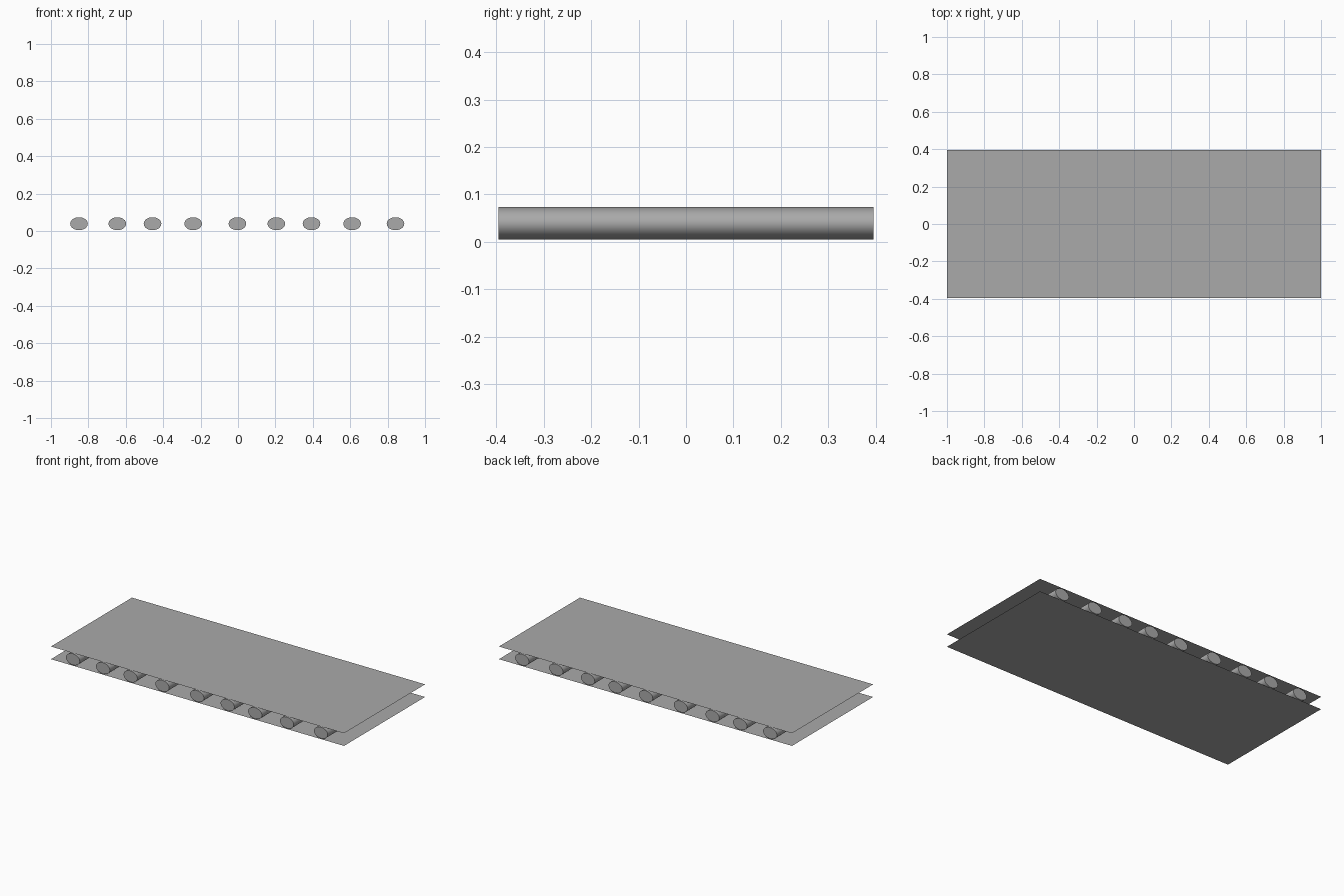
import bpy
import math

cube = bpy.data.objects.get("Cube")
if cube:
    bpy.data.objects.remove(cube, do_unlink=True)

LENGTH, WIDTH, HEIGHT = 2.0, 0.79, 0.078

grey = bpy.data.materials.new("plain grey")
grey.use_nodes = True
grey.diffuse_color = (0.4, 0.4, 0.4, 1)
grey.node_tree.nodes["Principled BSDF"].inputs["Base Color"].default_value = (0.4, 0.4, 0.4, 1)


def finish(name):
    obj = bpy.context.object
    obj.name = name
    obj.data.materials.append(grey)
    bpy.ops.object.transform_apply(location=False, rotation=True, scale=True)
    return obj


# Two thin sheets
for name, z in (("bottom_sheet", 0), ("top_sheet", HEIGHT)):
    bpy.ops.mesh.primitive_plane_add(size=1, location=(0, 0, z))
    bpy.context.object.scale = (LENGTH, WIDTH, 1)
    finish(name)

# Oval rods running front to back between the sheets
rod_positions = (-0.85, -0.645, -0.457, -0.24, -0.003, 0.205, 0.393, 0.61, 0.842)
for i, x in enumerate(rod_positions, 1):
    bpy.ops.mesh.primitive_cylinder_add(
        vertices=32, radius=1, depth=WIDTH,
        location=(x, 0, HEIGHT / 2), rotation=(math.pi / 2, 0, 0))
    bpy.context.object.scale = (0.047, 0.0345, 1)
    finish(f"oval_rod_{i}")
    bpy.ops.object.shade_smooth_by_angle(angle=math.radians(40))
